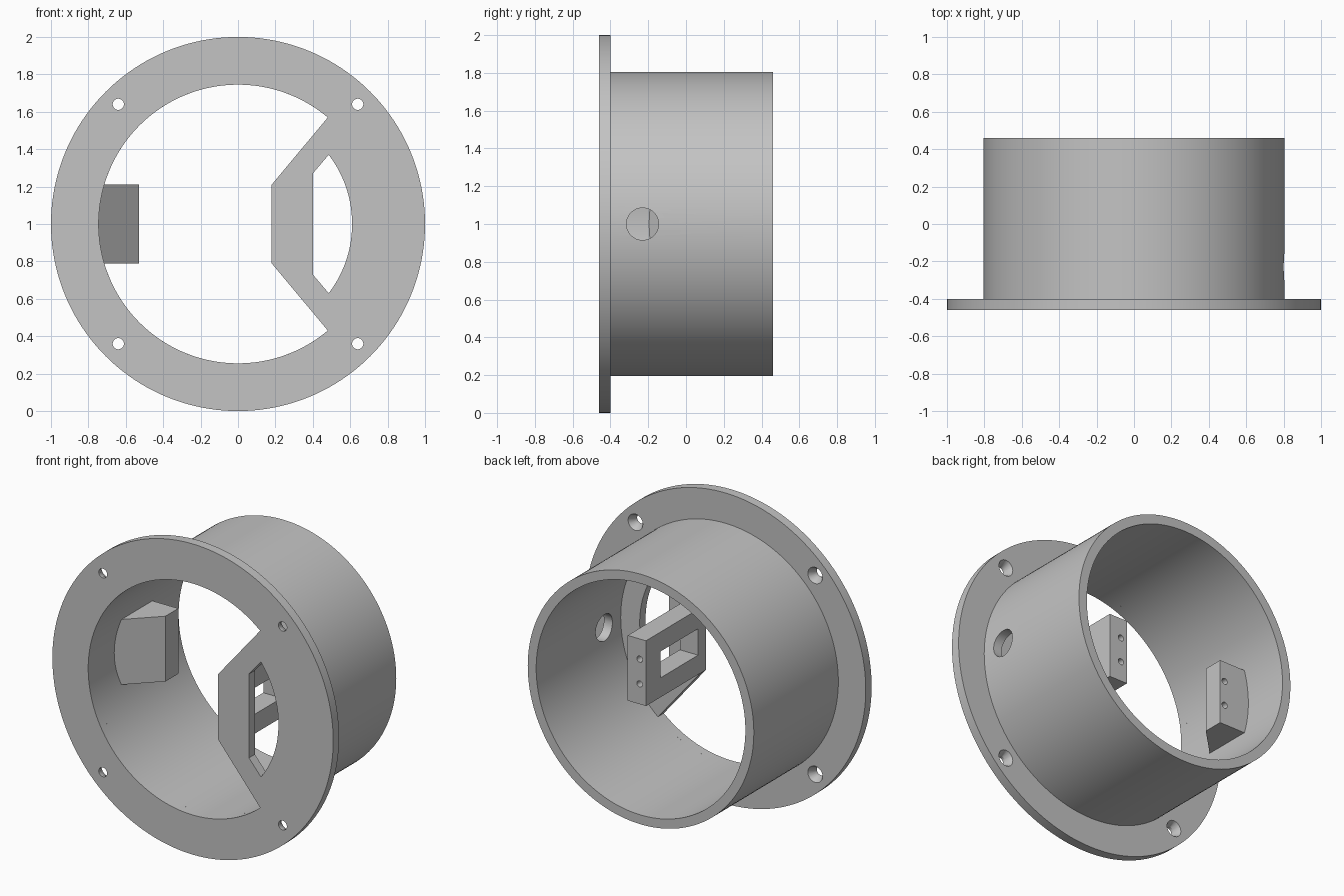
import bpy, bmesh
from math import cos, sin, acos, pi, radians
from mathutils import Vector, Matrix

if "Cube" in bpy.data.objects:
    bpy.data.objects.remove(bpy.data.objects["Cube"])

grey = bpy.data.materials.new("plain_grey")
grey.use_nodes = True
GREY = (0.55, 0.55, 0.55, 1)
grey.diffuse_color = GREY
grey.node_tree.nodes["Principled BSDF"].inputs["Base Color"].default_value = GREY

CENTRE = Vector((0, 0, 1))      # axis of the ring
FRONT, BACK, END = -0.46, 0.46, 0.15
STEP = -0.40                    # back of the flange
BORE, TUBE = 0.745, 0.805
HALF = 0.21                     # half height of the mounts


def finish(name, bm):
    bmesh.ops.recalc_face_normals(bm, faces=bm.faces)
    mesh = bpy.data.meshes.new(name)
    bm.to_mesh(mesh)
    bm.free()
    mesh.materials.append(grey)
    obj = bpy.data.objects.new(name, mesh)
    bpy.context.collection.objects.link(obj)
    return obj


def prism(name, points, axis, lo, hi):
    """Extrude a 2D outline along y (outline in x, z) or z (outline in x, y)."""
    bm = bmesh.new()
    place = (lambda a, b: (a, lo, b)) if axis == "y" else (lambda a, b: (a, b, lo))
    face = bm.faces.new([bm.verts.new(CENTRE + Vector(place(*p))) for p in points])
    out = bmesh.ops.extrude_face_region(bm, geom=[face])
    verts = [g for g in out["geom"] if isinstance(g, bmesh.types.BMVert)]
    move = (0, hi - lo, 0) if axis == "y" else (0, 0, hi - lo)
    bmesh.ops.translate(bm, verts=verts, vec=move)
    return finish(name, bm)


def rod(name, start, end, r1, r2=None, segments=32):
    """Cylinder or cone between two points given relative to the ring axis."""
    start, end = Vector(start), Vector(end)
    way = end - start
    turn = way.to_track_quat("Z", "Y").to_matrix().to_4x4()
    bm = bmesh.new()
    bmesh.ops.create_cone(bm, cap_ends=True, segments=segments, radius1=r1,
                          radius2=r1 if r2 is None else r2, depth=way.length,
                          matrix=Matrix.Translation(CENTRE + (start + end) / 2) @ turn)
    return finish(name, bm)


def combine(obj, others, operation="DIFFERENCE"):
    """Apply booleans and remove the helper solids."""
    bpy.context.view_layer.objects.active = obj
    for other in others:
        other.hide_render = True
        mod = obj.modifiers.new("cut", "BOOLEAN")
        mod.operation, mod.solver, mod.object = operation, "EXACT", other
        bpy.ops.object.modifier_apply(modifier=mod.name)
        bpy.data.objects.remove(other)


def smooth(obj):
    bpy.ops.object.select_all(action="DESELECT")
    obj.select_set(True)
    bpy.context.view_layer.objects.active = obj
    bpy.ops.object.shade_smooth_by_angle(angle=radians(30))


def arc(radius, a0, a1, n):
    return [(radius * cos(a0 + (a1 - a0) * i / n), radius * sin(a0 + (a1 - a0) * i / n))
            for i in range(n + 1)]


# Flange with the flat web across its left side
flange = rod("flange", (0, FRONT, 0), (0, STEP, 0), 1, segments=160)
tip = acos(0.48 / BORE)
opening = prism("opening", arc(BORE, tip, 2 * pi - tip, 110) + [(0.18, -HALF), (0.18, HALF)],
                "y", -0.6, -0.3)
notch = acos(0.485 / 0.61)
window = prism("window", arc(0.61, -notch, notch, 40) + [(0.40, 0.27), (0.40, -0.27)],
               "y", -0.6, -0.3)
cuts = [opening, window]

# Four screw holes, countersunk from the back
for x in (-0.64, 0.64):
    for z in (-0.64, 0.64):
        cuts.append(rod("screw_hole", (x, -0.6, z), (x, -0.3, z), 0.03))
        cuts.append(rod("countersink", (x, -0.44, z), (x, STEP + 0.01, z), 0.03, 0.058))
combine(flange, cuts)

# Tube with a cable hole through its left wall
tube = rod("tube", (0, STEP, 0), (0, BACK, 0), TUBE, segments=160)
combine(tube, [rod("bore", (0, -0.6, 0), (0, 0.6, 0), BORE, segments=160),
               rod("cable_hole", (0.6, -0.23, 0), (1, -0.23, 0), 0.085, segments=48)])


def mount_holes(x):
    return [rod("mount_hole", (x, 0.05, z), (x, 0.3, z), 0.02, segments=24)
            for z in (-0.08, 0.08)]


# Left mount: upright wall behind the web, with a slot through it
left_mount = prism("left_mount", [(0.18, STEP), (0.31, STEP), (0.31, END), (0.18, END)],
                   "z", -HALF, HALF)
slot = prism("slot", [(0.1, -0.38), (0.4, -0.38), (0.4, 0), (0.1, 0)], "z", -0.085, 0.085)
combine(left_mount, [slot] + mount_holes(0.225))

# Right mount: block on the tube wall with a sloped front
right_mount = prism("right_mount", [(-0.76, -0.21), (-0.53, 0.02), (-0.53, END), (-0.76, END)],
                    "z", -HALF, HALF)
combine(right_mount, mount_holes(-0.565))

for part in (flange, tube, left_mount, right_mount):
    smooth(part)
